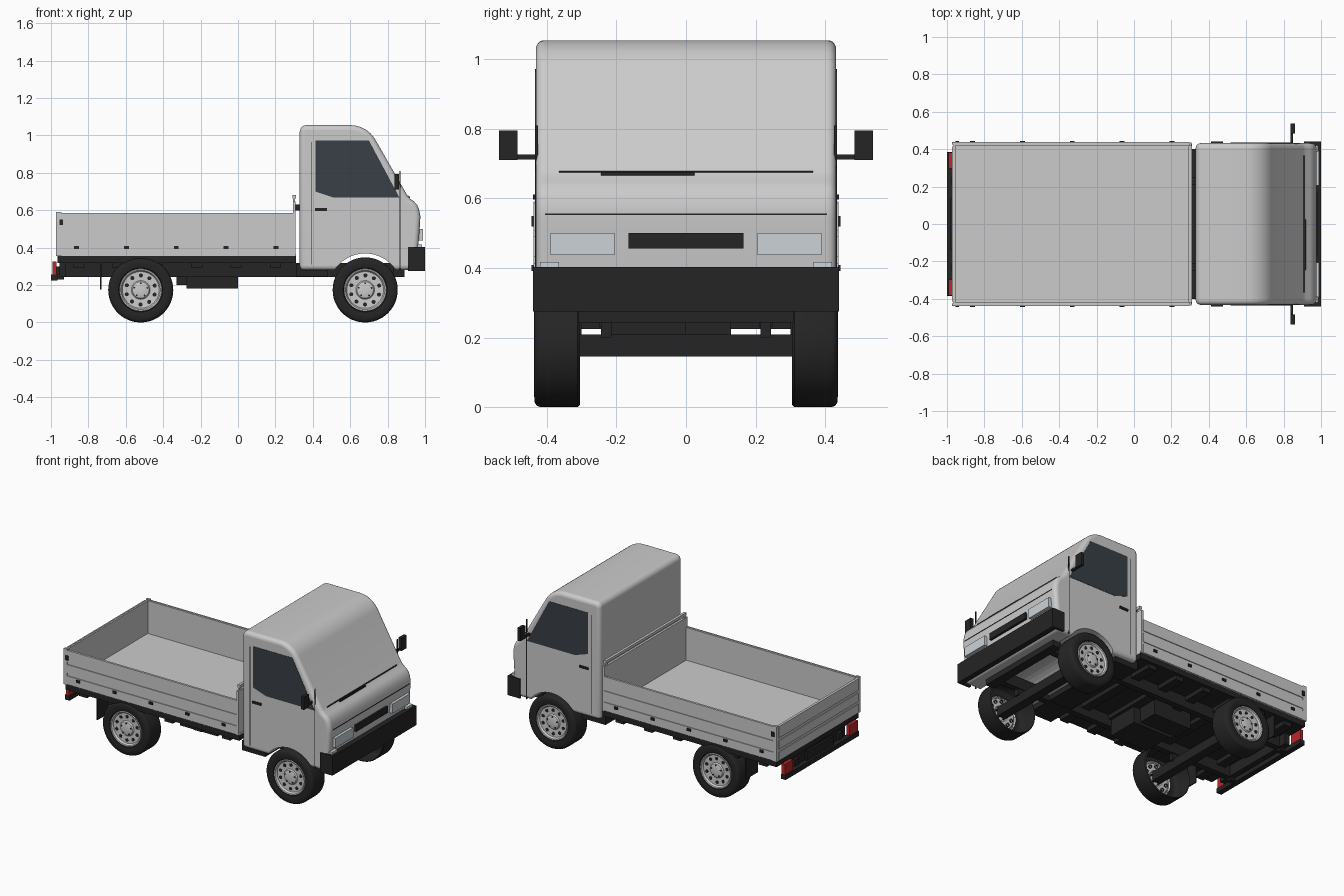
import bpy, bmesh, math

if "Cube" in bpy.data.objects:
    bpy.data.objects.remove(bpy.data.objects["Cube"])


def material(name, rgb):
    m = bpy.data.materials.new(name)
    m.diffuse_color = (*rgb, 1)
    m.use_nodes = True
    m.node_tree.nodes["Principled BSDF"].inputs["Base Color"].default_value = m.diffuse_color
    return m


DARK = material("dark_plastic", (0.018, 0.018, 0.018))
GLASS = material("tinted_glass", (0.04, 0.05, 0.062))
RED = material("red_lens", (0.5, 0.02, 0.02))
CLEAR = material("clear_lens", (0.6, 0.65, 0.68))


def finish(name, bm, mat=None, smooth=False):
    bmesh.ops.recalc_face_normals(bm, faces=bm.faces)
    me = bpy.data.meshes.new(name)
    bm.to_mesh(me)
    bm.free()
    ob = bpy.data.objects.new(name, me)
    bpy.context.collection.objects.link(ob)
    if mat:
        me.materials.append(mat)
    if smooth:
        shade(ob)
    return ob


def shade(ob):
    bpy.ops.object.select_all(action='DESELECT')
    ob.select_set(True)
    bpy.context.view_layer.objects.active = ob
    bpy.ops.object.shade_smooth_by_angle(angle=math.radians(35))


def box(name, x, y, z, mat=None):
    """Box from (min, max) ranges."""
    bm = bmesh.new()
    bmesh.ops.create_cube(bm, size=1)
    for v in bm.verts:
        v.co = [r[0] if c < 0 else r[1] for c, r in zip(v.co, (x, y, z))]
    return finish(name, bm, mat)


def pair(name, x, y, z, mat=None):
    """Box on the +y side and its mirror on the -y side."""
    box(name + "_left", x, y, z, mat)
    box(name + "_right", x, (-y[1], -y[0]), z, mat)


def extrude(name, pts, y0, y1, mat=None):
    """Side profile (x, z) extruded across y."""
    bm = bmesh.new()
    f = bm.faces.new([bm.verts.new((x, y0, z)) for x, z in pts])
    res = bmesh.ops.extrude_face_region(bm, geom=[f])
    for v in res["geom"]:
        if isinstance(v, bmesh.types.BMVert):
            v.co.y = y1
    return finish(name, bm, mat)


def lathe(name, prof, cx, cz, side, mat=None, n=48):
    """Profile (y, radius) turned about a wheel axis."""
    bm = bmesh.new()
    rings = []
    for y, r in prof:
        rings.append([bm.verts.new((cx + r * math.cos(2 * math.pi * i / n), side * y,
                                    cz + r * math.sin(2 * math.pi * i / n))) for i in range(n)])
    for a, b in zip(rings, rings[1:]):
        for i in range(n):
            j = (i + 1) % n
            bm.faces.new((a[i], a[j], b[j], b[i]))
    bm.faces.new(rings[-1])
    return finish(name, bm, mat, True)


def arc(cx, cz, r, a0, a1, n=7):
    return [(cx + r * math.cos(math.radians(a0 + (a1 - a0) * i / n)),
             cz + r * math.sin(math.radians(a0 + (a1 - a0) * i / n))) for i in range(n + 1)]


AXLES = {"front": 0.68, "rear": -0.52}
WZ = 0.174

# Cab: rounded side profile, softened edges, wheel arch cut out
profile = [(0.33, 0.28)] + arc(0.365, 1.02, 0.035, 180, 90, 5) + arc(0.60, 0.90, 0.155, 90, 31, 8)
profile += [(0.905, 0.68), (0.92, 0.662), (0.94, 0.648), (0.957, 0.63), (0.968, 0.605),
            (0.975, 0.57), (0.974, 0.54), (0.966, 0.43), (0.955, 0.28)]
cab = extrude("cab", profile, -0.432, 0.432)
bev = cab.modifiers.new("soft_edges", 'BEVEL')
bev.width, bev.segments = 0.025, 5
bev.limit_method, bev.angle_limit = 'ANGLE', math.radians(50)
bev.use_clamp_overlap = False
cutter = extrude("arch_cutter", arc(0.68, WZ, 0.195, 0, 360, 48)[:-1], -0.6, 0.6)
cutter.hide_render = True
cutter.hide_set(True)
cut = cab.modifiers.new("wheel_arch", 'BOOLEAN')
cut.object, cut.operation, cut.solver = cutter, 'DIFFERENCE', 'EXACT'
shade(cab)

# Door windows, seams, handles, mirrors
window = [(0.415, 0.973), (0.70, 0.973), (0.863, 0.668), (0.51, 0.668), (0.415, 0.70)]
for s, tag in ((1, "left"), (-1, "right")):
    extrude("door_window_" + tag, window, s * 0.428, s * 0.434, GLASS)
pair("door_rear_seam", (0.389, 0.393), (0.428, 0.433), (0.31, 0.965), DARK)
pair("door_front_seam", (0.863, 0.868), (0.426, 0.434), (0.28, 0.81), DARK)
pair("door_handle", (0.412, 0.475), (0.43, 0.44), (0.597, 0.611), DARK)
pair("mirror_arm", (0.838, 0.85), (0.425, 0.50), (0.712, 0.726), DARK)
pair("mirror", (0.838, 0.860), (0.485, 0.538), (0.71, 0.795), DARK)

# Cab front: seams, wiper, grille, lamps
box("windscreen_seam", (0.904, 0.911), (-0.365, 0.365), (0.674, 0.679), DARK)
box("wiper", (0.907, 0.919), (-0.245, 0.025), (0.666, 0.674), DARK)
box("bonnet_seam", (0.96, 0.977), (-0.405, 0.405), (0.553, 0.557), DARK)
box("grille", (0.95, 0.983), (-0.165, 0.165), (0.456, 0.50), DARK)
pair("headlight", (0.94, 0.989), (0.205, 0.39), (0.437, 0.50), CLEAR)
pair("indicator", (0.94, 0.985), (0.365, 0.42), (0.395, 0.417), CLEAR)

# Front bumper wrapping round the corners
box("front_bumper", (0.965, 1.0), (-0.44, 0.44), (0.275, 0.403), DARK)
pair("front_bumper_end", (0.91, 0.98), (0.425, 0.44), (0.275, 0.403), DARK)

# Cargo bed: floor, hinged sides, tailgate, headboard
box("bed_frame", (-0.965, 0.31), (-0.43, 0.43), (0.318, 0.355), DARK)
box("bed_floor", (-0.965, 0.31), (-0.43, 0.43), (0.354, 0.366))
pair("bed_side", (-0.968, 0.305), (0.42, 0.433), (0.355, 0.583))
for i, (z0, z1) in enumerate(((0.358, 0.415), (0.433, 0.49), (0.508, 0.585))):
    pair(f"bed_side_rib_{i}", (-0.955, 0.295), (0.43, 0.438), (z0, z1))
    box(f"tailgate_rib_{i}", (-0.974, -0.965), (-0.415, 0.415), (z0, z1))
box("tailgate", (-0.969, -0.955), (-0.432, 0.432), (0.355, 0.583))
box("headboard", (0.293, 0.308), (-0.435, 0.435), (0.355, 0.648))
box("headboard_rail", (0.292, 0.309), (-0.42, 0.42), (0.664, 0.682))
pair("rail_post", (0.295, 0.306), (0.40, 0.42), (0.64, 0.67))
pair("cab_bracket", (0.305, 0.332), (0.21, 0.25), (0.60, 0.63), DARK)
pair("bed_rear_post", (-0.972, -0.945), (0.425, 0.439), (0.355, 0.591))
pair("bed_latch", (-0.955, -0.935), (0.435, 0.445), (0.52, 0.55), DARK)
for i in range(5):
    x = -0.863 + i * 0.2665
    pair(f"side_hinge_{i}", (x - 0.013, x + 0.013), (0.43, 0.445), (0.392, 0.408), DARK)

# Chassis: rails, cross members, under-floor boxes
pair("chassis_rail", (-0.955, 0.89), (0.21, 0.25), (0.243, 0.318), DARK)
for i in range(6):
    x = -0.85 + i * 0.21
    box(f"cross_member_{i}", (x - 0.03, x + 0.03), (-0.41, 0.41), (0.29, 0.32), DARK)
box("front_cross_member", (0.83, 0.89), (-0.31, 0.31), (0.243, 0.29), DARK)
box("cab_subframe", (0.31, 0.48), (-0.40, 0.40), (0.245, 0.31), DARK)
box("fuel_tank", (-0.275, 0.0), (-0.215, 0.0), (0.182, 0.318), DARK)
box("battery_box", (-0.33, -0.05), (0.0, 0.13), (0.2, 0.318), DARK)

# Axles, wheels and mudflaps
for end, ax in AXLES.items():
    box(end + "_axle", (ax - 0.03, ax + 0.03), (-0.415, 0.415), (0.145, 0.208), DARK)
    pair(end + "_axle_mount", (ax - 0.04, ax + 0.04), (0.215, 0.245), (0.2, 0.25), DARK)
    for s, tag in ((1, "left"), (-1, "right")):
        tag = f"{end}_{tag}"
        tyre = [(0.305, 0.168), (0.312, 0.174), (0.42, 0.174), (0.429, 0.17), (0.435, 0.162),
                (0.437, 0.14), (0.433, 0.118), (0.424, 0.112)]
        bm_tyre = lathe("tyre_" + tag, tyre, ax, WZ, s, DARK)
        bm = bmesh.new()
        bm.from_mesh(bm_tyre.data)
        bmesh.ops.delete(bm, geom=[f for f in bm.faces if len(f.verts) > 4], context='FACES')
        bm.to_mesh(bm_tyre.data)
        bm.free()
        lathe("rim_" + tag, [(0.42, 0.116), (0.434, 0.112), (0.432, 0.105), (0.42, 0.098),
                             (0.418, 0.05), (0.426, 0.044), (0.43, 0.03), (0.431, 0.012)], ax, WZ, s)
        # Rim vent holes and hub bolts
        for count, ring, r, y in ((10, 0.078, 0.011, 0.4215), (5, 0.036, 0.005, 0.432)):
            for k in range(count):
                a = 2 * math.pi * k / count + 0.3
                lathe(f"rim_dot_{tag}_{ring}_{k}", [(0.41, r), (y, r)], ax + ring * math.cos(a),
                      WZ + ring * math.sin(a), s, DARK, 10)
pair("mudflap", (-0.738, -0.731), (0.30, 0.425), (0.175, 0.32), DARK)

# Rear bumper with lamps and plate holder
box("rear_bumper", (-1.0, -0.965), (-0.385, 0.385), (0.225, 0.256), DARK)
pair("tail_lamp", (-0.992, -0.97), (0.297, 0.383), (0.255, 0.325), RED)
box("plate_holder", (-0.985, -0.97), (-0.14, 0.14), (0.25, 0.315), DARK)
pair("rear_bumper_bracket", (-0.975, -0.93), (0.21, 0.25), (0.23, 0.30), DARK)
box("rear_cross_member", (-0.955, -0.92), (-0.30, 0.30), (0.245, 0.318), DARK)
